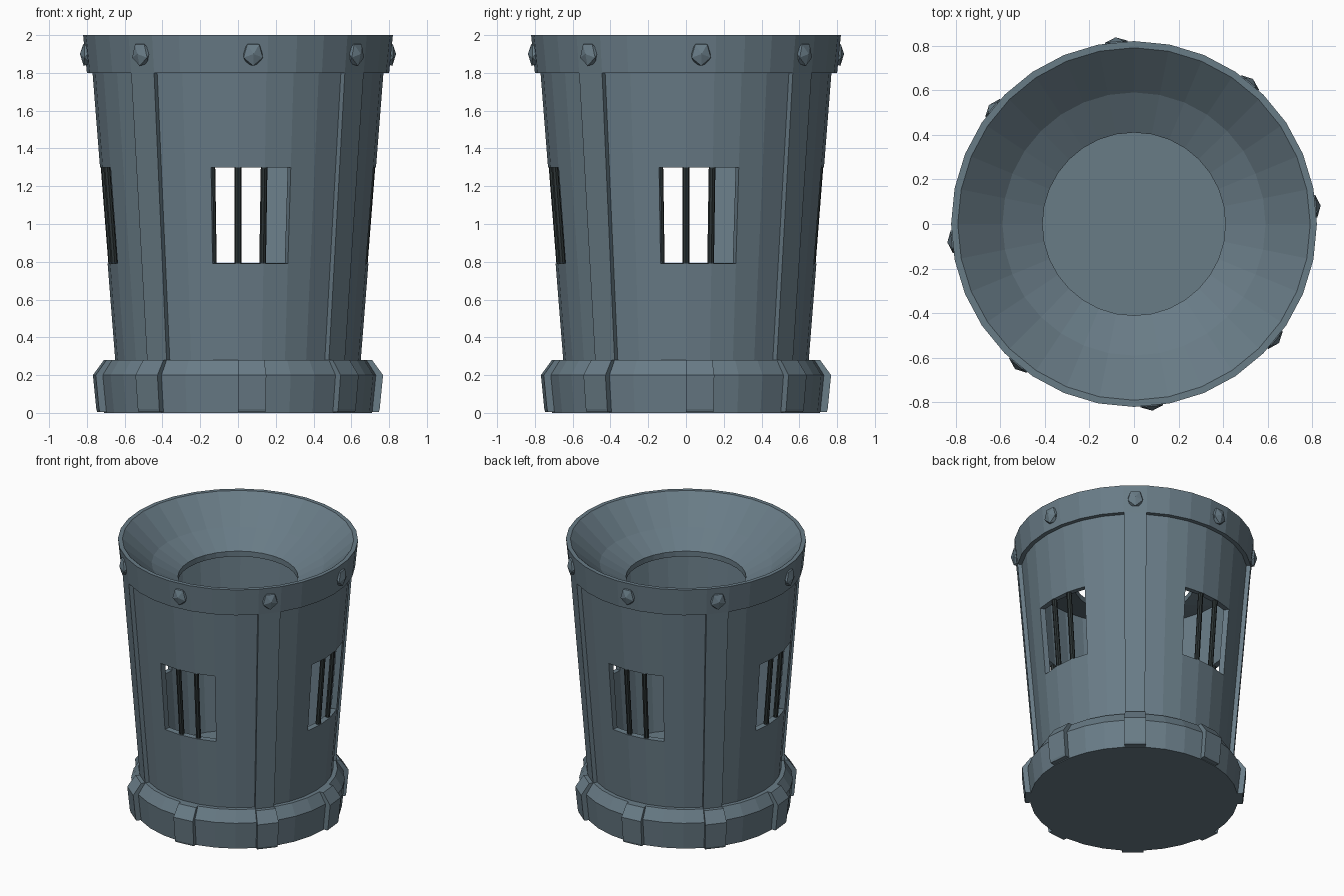
import bpy, bmesh
from math import radians, cos, sin, atan
from mathutils import Vector, Matrix

old = bpy.data.objects.get("Cube")
if old:
    bpy.data.objects.remove(old, do_unlink=True)

SIDES = 32
STEP = radians(360 / SIDES)


def material(name, rgb):
    mat = bpy.data.materials.new(name)
    mat.use_nodes = True
    mat.diffuse_color = (*rgb, 1)
    mat.node_tree.nodes["Principled BSDF"].inputs["Base Color"].default_value = (*rgb, 1)
    return mat


STONE = material("slate_blue_grey", (0.14, 0.20, 0.24))
IRON = material("dark_iron", (0.025, 0.034, 0.035))


def add_object(name, bm, mat):
    mesh = bpy.data.meshes.new(name)
    bm.to_mesh(mesh)
    bm.free()
    mesh.materials.append(mat)
    obj = bpy.data.objects.new(name, mesh)
    bpy.context.collection.objects.link(obj)
    return obj


def polar(r, column, z):
    return Vector((r * cos(column * STEP), r * sin(column * STEP), z))


def sweep(name, profile, first=0, count=SIDES):
    """Turn a closed (radius, height) profile through some columns."""
    bm = bmesh.new()
    rings = [[bm.verts.new(polar(r, first + i, z)) for r, z in profile]
             for i in range(count + 1)]
    n = len(profile)
    for a, b in zip(rings, rings[1:]):
        for j in range(n):
            k = (j + 1) % n
            if profile[j][0] or profile[k][0]:
                bm.faces.new((a[j], b[j], b[k], a[k]))
    if count < SIDES:
        bm.faces.new(rings[0])
        bm.faces.new(rings[-1])
    bmesh.ops.remove_doubles(bm, verts=bm.verts, dist=0.0001)
    bmesh.ops.recalc_face_normals(bm, faces=bm.faces)
    return add_object(name, bm, STONE)


def wall_radius(z):
    return 0.65 + (z - 0.28) * 0.079


# Base, with its floor inside the wall
sweep("base", [(0, 0), (0.71, 0), (0.73, 0.2), (0.68, 0.28), (0, 0.28)])

# Rim with the dished funnel and open throat
sweep("rim_funnel", [(0.8, 1.8), (0.82, 2), (0.79, 2), (0.59, 1.82),
                     (0.41, 1.72), (0.41, 1.68), (0.74, 1.8)])

# Tapered wall with four window openings, thickened inward
bm = bmesh.new()
levels = [0.26, 0.79, 1.3, 1.83]
grid = [[bm.verts.new(polar(wall_radius(z), i, z)) for z in levels] for i in range(SIDES)]
for i in range(SIDES):
    a, b = grid[i], grid[(i + 1) % SIDES]
    for j in range(3):
        if j == 1 and (i + 1) % 8 < 3:
            continue
        bm.faces.new((a[j], b[j], b[j + 1], a[j + 1]))
wall = add_object("wall", bm, STONE)
shell = wall.modifiers.new("thickness", 'SOLIDIFY')
shell.thickness = 0.04
shell.offset = -1

# Base blocks, rivets and alternate upright strips
for k in range(8):
    col = k * 4
    sweep(f"base_block_{k + 1}", [(0.66, 0.005), (0.745, 0.005), (0.75, 0.02),
                                  (0.768, 0.2), (0.71, 0.28), (0.66, 0.28)], col, 1)
    if k % 2:
        sweep(f"wall_strip_{k // 2 + 1}", [(0.64, 0.27), (0.68, 0.27),
                                           (0.8, 1.8), (0.76, 1.8)], col, 1)
    bm = bmesh.new()
    bmesh.ops.create_icosphere(bm, subdivisions=1, radius=1)
    bmesh.ops.transform(bm, verts=bm.verts, matrix=(
        Matrix.Translation(polar(0.805, col + 0.5, 1.9))
        @ Matrix.Rotation((col + 0.5) * STEP, 4, 'Z')
        @ Matrix.Diagonal((0.036, 0.06, 0.07, 1))
        @ Matrix.Rotation(radians(90), 4, 'Y')))
    add_object(f"rivet_{k + 1}", bm, STONE)

# Two leaning bars in each window
for k in range(4):
    for side in range(2):
        col = k * 8 + side
        low = polar(wall_radius(0.77) - 0.022, col, 0.77)
        high = polar(wall_radius(1.32) - 0.022, col, 1.32)
        bm = bmesh.new()
        bmesh.ops.create_cone(bm, cap_ends=True, segments=8, radius1=0.018,
                              radius2=0.018, depth=(high - low).length)
        bmesh.ops.transform(bm, verts=bm.verts, matrix=(
            Matrix.Translation((low + high) / 2)
            @ Matrix.Rotation(col * STEP, 4, 'Z')
            @ Matrix.Rotation(atan(0.079), 4, 'Y')))
        add_object(f"window_bar_{k * 2 + side + 1}", bm, IRON)
